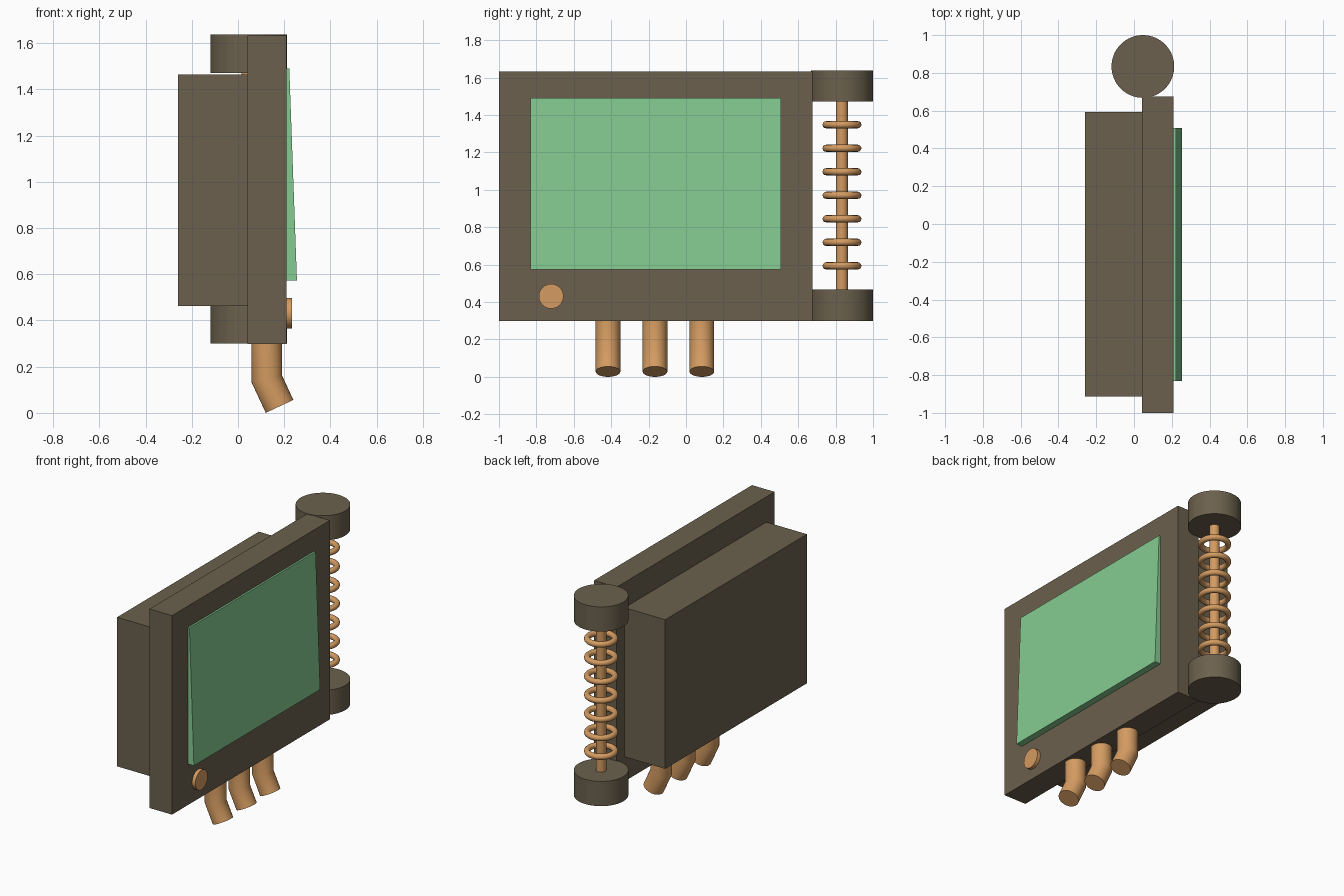
import bpy, bmesh, math
from mathutils import Vector

if "Cube" in bpy.data.objects:
    bpy.data.objects.remove(bpy.data.objects["Cube"])


def material(name, rgb):
    m = bpy.data.materials.new(name)
    m.diffuse_color = (*rgb, 1)
    m.use_nodes = True
    m.node_tree.nodes["Principled BSDF"].inputs["Base Color"].default_value = m.diffuse_color
    return m


CASE = material("dark_casing", (0.147, 0.117, 0.074))
COPPER = material("copper", (0.66, 0.33, 0.12))
GLASS = material("green_glass", (0.238, 0.604, 0.284))


def finish(name, mat, smooth=False):
    o = bpy.context.object
    o.name = name
    o.data.materials.append(mat)
    if smooth:
        bpy.ops.object.shade_smooth_by_angle(angle=math.radians(40))
    return o


def box(name, mat, lo, hi):
    lo, hi = Vector(lo), Vector(hi)
    bpy.ops.mesh.primitive_cube_add(size=1, location=(lo + hi) / 2)
    o = finish(name, mat)
    for v in o.data.vertices:
        v.co *= hi - lo
    return o


def cylinder(name, mat, loc, r, depth, rot=(0, 0, 0), smooth=True, sides=48):
    bpy.ops.mesh.primitive_cylinder_add(vertices=sides, radius=r, depth=depth,
                                        location=loc, rotation=rot)
    return finish(name, mat, smooth)


# Casing: front panel and shallower rear housing
box("front_panel", CASE, (0.042, -1.0, 0.298), (0.21, 0.675, 1.634))
box("rear_housing", CASE, (-0.26, -0.912, 0.463), (0.042, 0.592, 1.464))

# Screen: slab whose face tilts out towards the bottom
screen = box("screen", GLASS, (0.19, -0.832, 0.574), (0.222, 0.507, 1.491))
for v in screen.data.vertices:
    if v.co.x > 0 and v.co.z < 0:
        v.co.x += 0.033

# Knob on the front panel
cylinder("knob", COPPER, (0.212, -0.721, 0.431), 0.066, 0.044, (0, math.pi / 2, 0))

# Side coil: two end caps, a rod and seven rings
CX, CY = 0.047, 0.834
for name, z in (("lower_coil_cap", 0.383), ("upper_coil_cap", 1.555)):
    cylinder(name, CASE, (CX, CY, z), 0.166, 0.166, smooth=False, sides=64)
cylinder("coil_rod", COPPER, (CX, CY, 0.969), 0.032, 1.1, sides=32)
for i in range(7):
    bpy.ops.mesh.primitive_torus_add(location=(CX, CY, 0.594 + i * 0.1257),
                                     major_radius=0.085, minor_radius=0.019,
                                     major_segments=48, minor_segments=12)
    finish(f"coil_ring_{i + 1}", COPPER, True)


# Bent pipes: three rings of vertices with a mitred elbow
def bent_pipe(name, y, r=0.066, sides=32, bend=math.radians(25)):
    end = Vector((0.125 + 0.13 * math.sin(bend), y, 0.146 - 0.13 * math.cos(bend)))
    stations = [(Vector((0.125, y, 0.32)), 0, r),
                (Vector((0.125, y, 0.146)), bend / 2, r / math.cos(bend / 2)),
                (end, bend, r)]
    bm = bmesh.new()
    rings = []
    for c, tilt, rx in stations:
        across = Vector((math.cos(tilt), 0, math.sin(tilt))) * rx
        rings.append([bm.verts.new(c + across * math.cos(a) + Vector((0, r * math.sin(a), 0)))
                      for a in (2 * math.pi * k / sides for k in range(sides))])
    for a, b in zip(rings, rings[1:]):
        for k in range(sides):
            n = (k + 1) % sides
            bm.faces.new((a[k], a[n], b[n], b[k]))
    bm.faces.new(rings[0])
    bm.faces.new(rings[-1])
    bmesh.ops.recalc_face_normals(bm, faces=bm.faces)
    me = bpy.data.meshes.new(name)
    bm.to_mesh(me)
    bm.free()
    o = bpy.data.objects.new(name, me)
    bpy.context.collection.objects.link(o)
    bpy.ops.object.select_all(action='DESELECT')
    o.select_set(True)
    bpy.context.view_layer.objects.active = o
    finish(name, COPPER, True)


for i, y in enumerate((-0.417, -0.166, 0.085)):
    bent_pipe(f"bent_pipe_{i + 1}", y)
